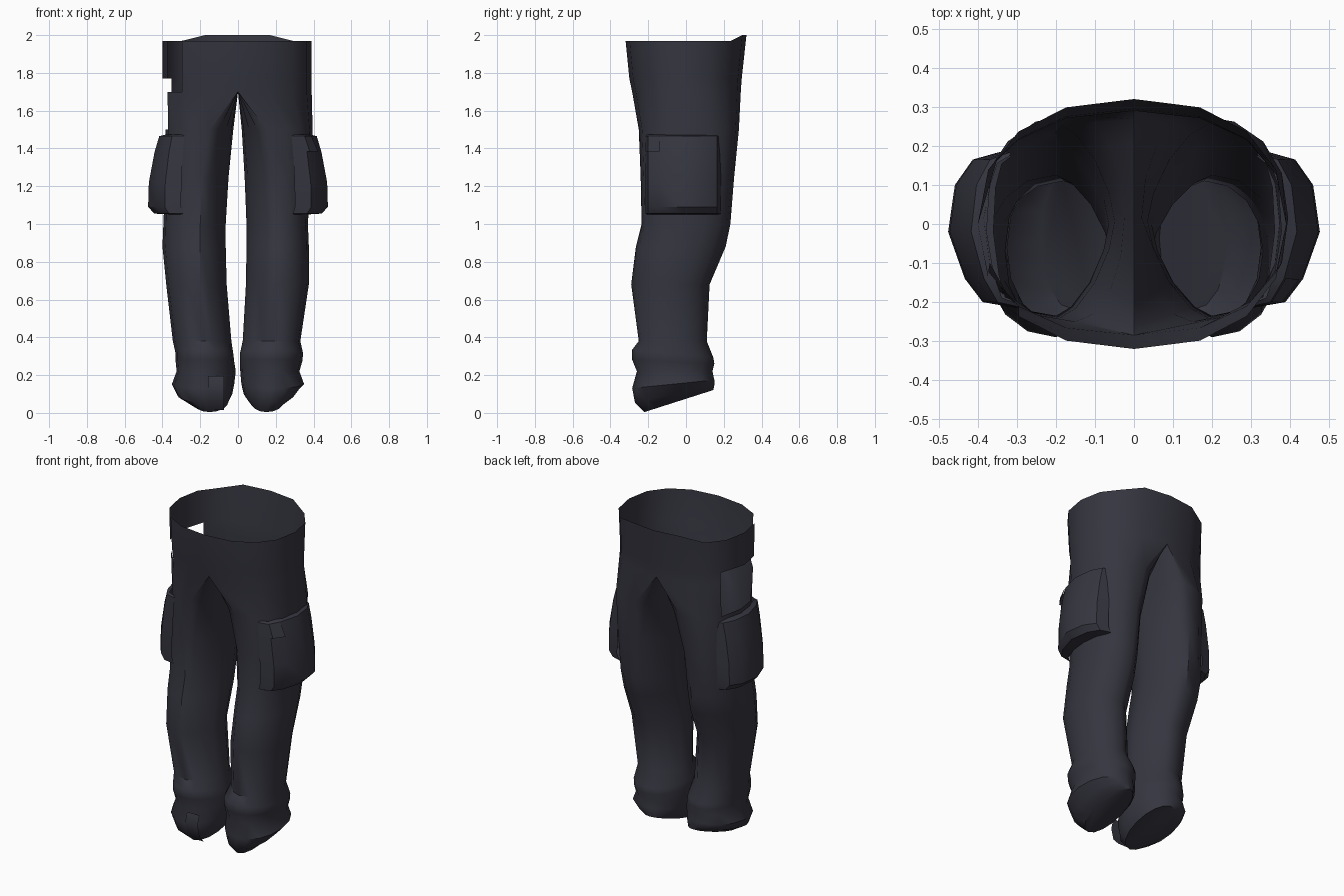
import bpy, bmesh, math

if "Cube" in bpy.data.objects:
    bpy.data.objects.remove(bpy.data.objects["Cube"])

cloth = bpy.data.materials.new("dark slate cloth")
cloth.diffuse_color = (0.036, 0.036, 0.051, 1)
cloth.use_nodes = True
cloth.node_tree.nodes["Principled BSDF"].inputs["Base Color"].default_value = cloth.diffuse_color


def finish(bm, name, angle):
    me = bpy.data.meshes.new(name)
    bm.to_mesh(me)
    bm.free()
    ob = bpy.data.objects.new(name, me)
    bpy.context.collection.objects.link(ob)
    me.materials.append(cloth)
    bpy.ops.object.select_all(action='DESELECT')
    ob.select_set(True)
    bpy.context.view_layer.objects.active = ob
    bpy.ops.object.shade_smooth_by_angle(angle=math.radians(angle))
    return ob


# z, front y, back y, tilt, middle x, left inner/outer x, right inner/outer x
ROWS = [
    (1.97, -.32, .32, 0, 0, 0, .40, 0, .39),
    (1.77, -.30, .295, 0, 0, 0, .40, 0, .39),
    (1.70, -.285, .29, 0, 0, 0, .40, 0, .39),
    (1.50, -.25, .28, 0, .15, .025, .385, .02, .395),
    (1.25, -.24, .255, 0, .19, .05, .385, .035, .385),
    (1.00, -.235, .235, 0, .20, .065, .395, .045, .37),
    (.88, -.265, .21, 0, .20, .065, .40, .045, .375),
    (.68, -.29, .125, 0, .20, .06, .38, .042, .375),
    (.38, -.25, .11, 0, .18, .035, .345, .025, .33),
    (.31, -.285, .145, -.1, .18, .025, .33, .01, .345),
    (.27, -.285, .15, -.05, .18, .02, .33, .01, .34),
    (.22, -.26, .14, 0, .18, .012, .325, .012, .325),
    (.155, -.285, .15, .1, .18, .02, .35, .018, .35),
    (.105, -.27, .15, .22, .17, .03, .325, .03, .30),
    (.062, -.22, .145, .32, .15, .05, .24, .065, .24),
]
N, TRUNK = 16, 2      # sides per leg, number of trunk bands above the crotch


def power(v, p):
    return math.copysign(abs(v) ** p, v)


def ring(bm, row, side):
    z, yf, yb, tilt, c, li, lo, ri, ro = row
    inner, outer = (ri, ro) if side > 0 else (li, lo)
    out = []
    for i in range(N):
        a = math.tau * i / N - math.pi / 2
        if side < 0 and i == 5 and 1.45 < z < 1.8:   # torn edge leans backward
            a += .14
        if i <= N // 2:
            p = .95 if z < .95 else .87
        else:                                        # inner leg is flattened
            p = 1.3 if .35 < z < 1.4 else 1.0
        ca, sa = power(math.cos(a), p), power(math.sin(a), p)
        if i in (0, N // 2):
            ca = 0
        x = c + ca * (outer - c if ca > 0 else c - inner)
        y = (yf + yb) / 2 + sa * (yb - yf) / 2
        rise = .03 if z > 1.9 and y > .28 else 0     # raised back waist
        out.append(bm.verts.new((side * x, y, z + tilt * (y + .04) + rise)))
    return out


# Trousers: waist half-rings that split into two closed leg tubes
bm = bmesh.new()
torn = {(0, 2), (1, 2), (1, 3), (1, 4), (2, 3), (2, 4)}   # open patch at left hip
for side in (1, -1):
    rings = [ring(bm, r, side) for r in ROWS]
    for r in range(len(rings) - 1):
        for i in range(N // 2 if r < TRUNK else N):
            if side < 0 and (r, i) in torn:
                continue
            j = (i + 1) % N
            q = [rings[r][i], rings[r + 1][i], rings[r + 1][j], rings[r][j]]
            bm.faces.new(q if side > 0 else q[::-1])
    bm.faces.new(rings[-1][::-1] if side > 0 else rings[-1])
loose = [v for v in bm.verts if not v.link_faces]
bmesh.ops.delete(bm, geom=loose, context='VERTS')
bmesh.ops.remove_doubles(bm, verts=bm.verts, dist=.0005)
finish(bm, "trousers", 40)

# Cargo pockets wrapped round the outer thighs
PROFILE = [(.30, -.215), (.385, -.20), (.43, -.14), (.472, -.02),
           (.455, .10), (.41, .165), (.34, .185)]


def wrap(name, side, columns, rows):
    """Curved patch: rows are (z, outward offset, depth from 0 flat to 1 full)."""
    bm = bmesh.new()
    grid = []
    for z, off, depth in rows:
        line = []
        for x, y in columns:
            k = min(1, max(0, (x - .30) / .17))
            px = .30 + (x - .30) * depth + off * (.3 + .7 * k)
            line.append(bm.verts.new((side * px, y * (.9 + .1 * depth), z)))
        grid.append(line)
    for a, b in zip(grid, grid[1:]):
        for i in range(len(columns) - 1):
            q = [a[i], b[i], b[i + 1], a[i + 1]]
            bm.faces.new(q if side > 0 else q[::-1])
    return finish(bm, name, 35)


for side, word in ((1, "right"), (-1, "left")):
    wrap(word + "_cargo_pocket", side, PROFILE,
         [(1.475, 0, .45), (1.465, -.055, 1), (1.38, -.03, 1), (1.22, 0, 1),
          (1.09, .004, 1), (1.055, -.03, 1), (1.05, 0, .35)])
# Lifted corner of the right pocket flap
wrap("right_pocket_flap", 1, PROFILE[:3],
     [(1.465, -.05, 1), (1.385, -.012, 1.03)])

# Front tab on the left ankle cuff
bm = bmesh.new()
tab = [[bm.verts.new((x, y, z)) for x in (-.16, -.075)]
       for y, z in ((-.27, .195), (-.288, .14), (-.268, .06), (-.225, .015))]
for a, b in zip(tab, tab[1:]):
    bm.faces.new((a[0], b[0], b[1], a[1]))
finish(bm, "left_ankle_tab", 40)
